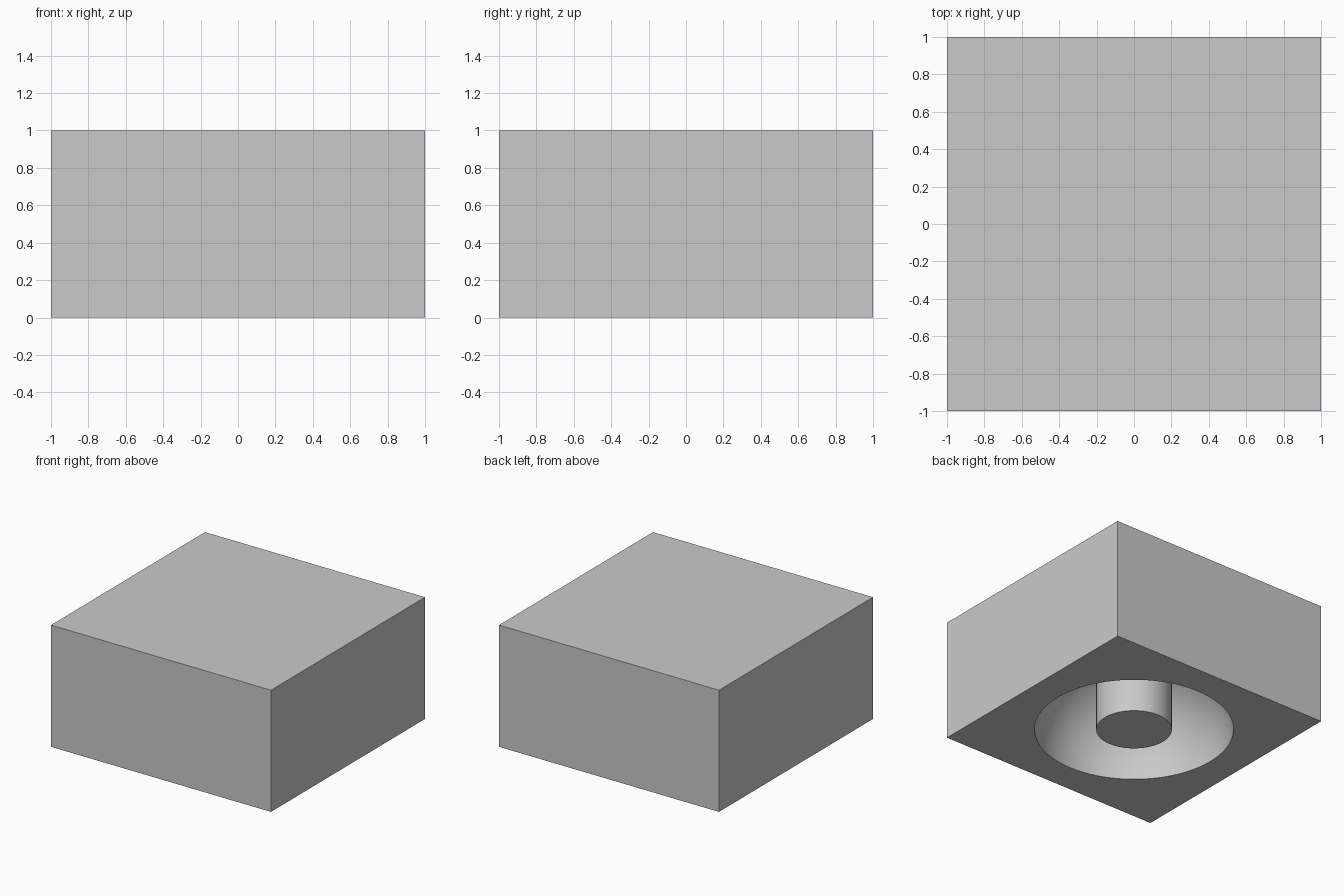
import bpy, bmesh
from math import sin, cos, pi, radians
from mathutils import Matrix, Vector

if "Cube" in bpy.data.objects:
    bpy.data.objects.remove(bpy.data.objects["Cube"], do_unlink=True)

HEIGHT = 1.0
BOWL_RADIUS = 0.75
POST_RADIUS = 0.285
SIDES = 96

grey = bpy.data.materials.new("plain_grey")
grey.use_nodes = True
colour = (0.59, 0.59, 0.59, 1)
grey.diffuse_color = colour
grey.node_tree.nodes["Principled BSDF"].inputs["Base Color"].default_value = colour


def make_object(name, bm):
    bmesh.ops.recalc_face_normals(bm, faces=bm.faces)
    mesh = bpy.data.meshes.new(name)
    bm.to_mesh(mesh)
    bm.free()
    mesh.materials.append(grey)
    obj = bpy.data.objects.new(name, mesh)
    bpy.context.collection.objects.link(obj)
    return obj


def activate(obj):
    bpy.ops.object.select_all(action="DESELECT")
    obj.select_set(True)
    bpy.context.view_layer.objects.active = obj


# Block
bm = bmesh.new()
bmesh.ops.create_cube(bm, size=2)
bmesh.ops.transform(bm, verts=bm.verts,
                    matrix=Matrix.Translation((0, 0, HEIGHT / 2)) @ Matrix.Diagonal((1, 1, HEIGHT / 2, 1)))
block = make_object("block", bm)

# Dome-shaped cutter, turned from a quarter circle that runs on below the base
bm = bmesh.new()
steps = 32
profile = [Vector((0, 0, -0.1)), Vector((BOWL_RADIUS, 0, -0.1))]
for i in range(1, steps + 1):
    a = pi / 2 * i / steps
    profile.append(Vector((BOWL_RADIUS * cos(a), 0, BOWL_RADIUS * sin(a))))
verts = [bm.verts.new(p) for p in profile]
edges = [bm.edges.new(pair) for pair in zip(verts, verts[1:])]
bmesh.ops.spin(bm, geom=verts + edges, cent=(0, 0, 0), axis=(0, 0, 1),
               angle=2 * pi, steps=SIDES, use_duplicate=False)
bmesh.ops.remove_doubles(bm, verts=bm.verts, dist=0.0001)
cutter = make_object("bowl_cutter", bm)
cutter.hide_render = True

# Hollow the bowl out of the underside
cut = block.modifiers.new("bowl", "BOOLEAN")
cut.operation = "DIFFERENCE"
cut.solver = "EXACT"
cut.object = cutter
activate(block)
bpy.ops.object.modifier_apply(modifier=cut.name)
bpy.data.objects.remove(cutter, do_unlink=True)

# Round post hanging in the middle of the bowl, flush with the base
bm = bmesh.new()
post_height = BOWL_RADIUS + 0.05
bmesh.ops.create_cone(bm, cap_ends=True, segments=SIDES, radius1=POST_RADIUS,
                      radius2=POST_RADIUS, depth=post_height,
                      matrix=Matrix.Translation((0, 0, post_height / 2)))
post = make_object("centre_post", bm)

for obj in (block, post):
    activate(obj)
    bpy.ops.object.shade_smooth_by_angle(angle=radians(30))
